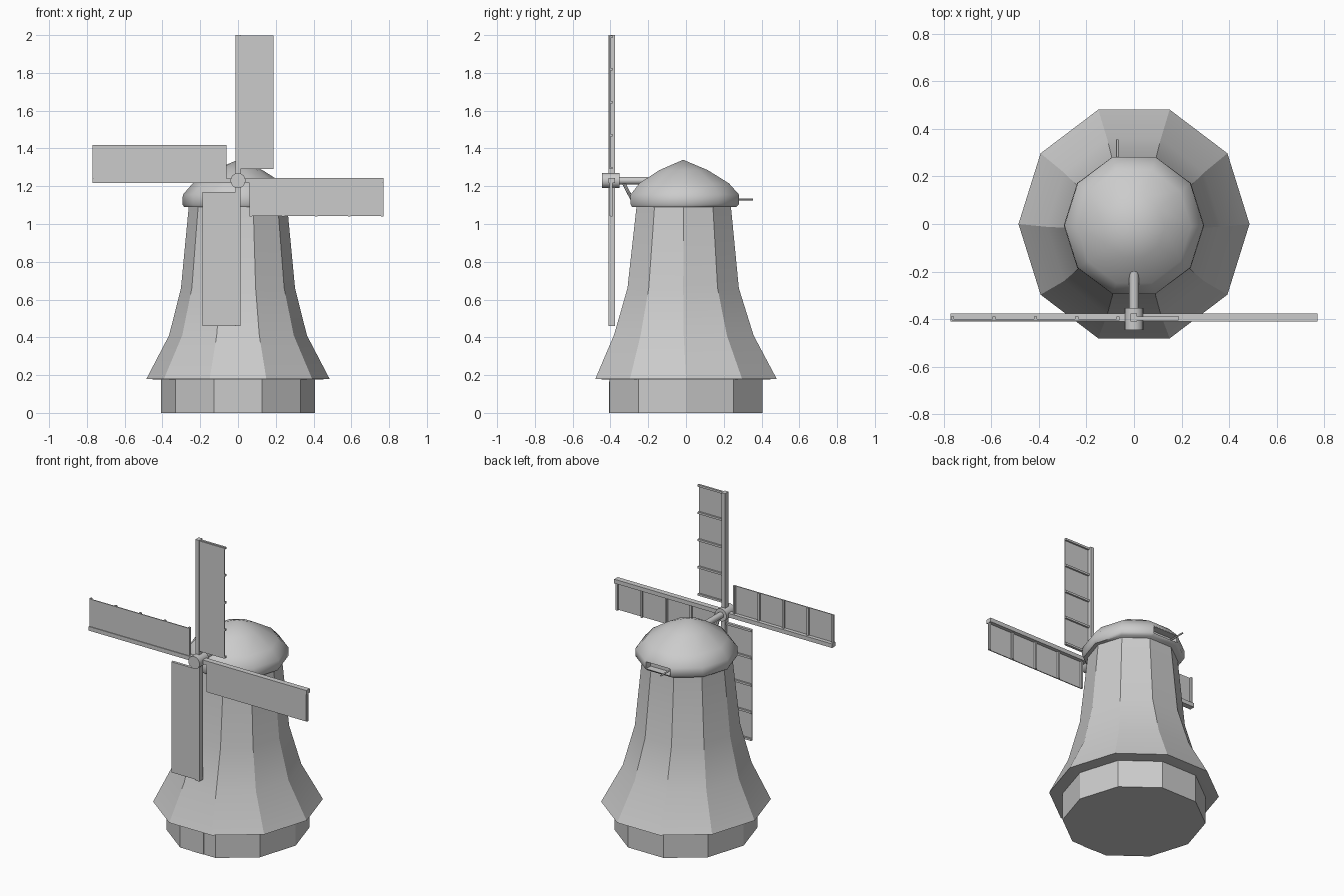
import bpy, bmesh, math
from mathutils import Matrix, Vector

if "Cube" in bpy.data.objects:
    bpy.data.objects.remove(bpy.data.objects["Cube"])

SIDES = 10
HUB = Vector((0, -0.395, 1.23))


def finish(name, bm, angle=None):
    bmesh.ops.recalc_face_normals(bm, faces=bm.faces)
    me = bpy.data.meshes.new(name)
    bm.to_mesh(me)
    bm.free()
    ob = bpy.data.objects.new(name, me)
    bpy.context.collection.objects.link(ob)
    if angle:
        bpy.ops.object.select_all(action='DESELECT')
        ob.select_set(True)
        bpy.context.view_layer.objects.active = ob
        bpy.ops.object.shade_smooth_by_angle(angle=math.radians(angle))
    return ob


def lathe(name, rings, angle):
    """Ten-sided stack of rings, each (x radius, y radius, y centre, z)."""
    bm = bmesh.new()
    loops = []
    for rx, ry, cy, z in rings:
        if rx == 0:
            loops.append([bm.verts.new((0, cy, z))] * SIDES)
        else:
            loops.append([bm.verts.new((rx * math.cos(a), cy + ry * math.sin(a), z))
                          for a in (2 * math.pi * i / SIDES for i in range(SIDES))])
    for lo, hi in zip(loops, loops[1:]):
        for i in range(SIDES):
            j = (i + 1) % SIDES
            bm.faces.new(list(dict.fromkeys((lo[i], lo[j], hi[j], hi[i]))))
    for ring in (loops[0], loops[-1]):
        if ring[0] != ring[1]:
            bm.faces.new(ring)
    return finish(name, bm, angle)


def add_box(bm, lo, hi):
    lo, hi = Vector(lo), Vector(hi)
    m = Matrix.Translation((lo + hi) / 2) @ Matrix.Diagonal((*(hi - lo), 1))
    bmesh.ops.create_cube(bm, size=1, matrix=m)


def add_rod(bm, a, b, r, segments=12):
    a, b = Vector(a), Vector(b)
    d = b - a
    m = Matrix.Translation((a + b) / 2) @ d.to_track_quat('Z', 'Y').to_matrix().to_4x4()
    bmesh.ops.create_cone(bm, cap_ends=True, segments=segments, radius1=r,
                          radius2=r, depth=d.length, matrix=m)


# Base and flared tower
lathe("base", [(0.408, 0.426, 0, 0), (0.408, 0.426, 0, 0.18)], 30)
lathe("tower", [(0.40, 0.415, 0, 0.175), (0.485, 0.505, 0, 0.18),
                (0.365, 0.389, -0.012, 0.41), (0.302, 0.31, -0.015, 0.66),
                (0.26, 0.262, -0.012, 1.10)], 30)

# Double door in the front face of the base
bm = bmesh.new()
for x in (-0.043, 0.001):
    add_box(bm, (x, -0.408, 0), (x + 0.042, -0.39, 0.165))
finish("door", bm)

# Domed cap with a recessed hatch at the back
cap = lathe("cap", [(0.285, 0.29, -0.01, 1.09), (0.295, 0.302, -0.006, 1.105),
                    (0.292, 0.302, -0.006, 1.155), (0.24, 0.25, -0.01, 1.215),
                    (0.13, 0.135, -0.013, 1.285), (0, 0, -0.015, 1.34)], 50)
bm = bmesh.new()
add_box(bm, (-0.085, 0.235, 1.105), (0.085, 0.40, 1.15))
cutter = finish("hatch_cutter", bm)
cutter.hide_render = True
mod = cap.modifiers.new("hatch", 'BOOLEAN')
mod.object = cutter
mod.operation = 'DIFFERENCE'
mod.solver = 'EXACT'
bpy.ops.object.select_all(action='DESELECT')
cap.select_set(True)
bpy.context.view_layer.objects.active = cap
bpy.ops.object.modifier_move_to_index(modifier="hatch", index=0)
bpy.ops.object.modifier_apply(modifier="hatch")
bpy.data.objects.remove(cutter)

# Winding rod sticking out of the hatch
bm = bmesh.new()
add_rod(bm, (-0.07, 0.23, 1.13), (-0.07, 0.355, 1.13), 0.005, 8)
finish("hatch_rod", bm, 50)

# Hub, shaft and the brace under the shaft
bm = bmesh.new()
add_rod(bm, (0, -0.445, 1.23), (0, -0.352, 1.23), 0.04, 16)
finish("hub", bm, 40)
bm = bmesh.new()
add_rod(bm, (0, -0.36, 1.23), (0, -0.20, 1.23), 0.02)
finish("shaft", bm, 40)
bm = bmesh.new()
add_rod(bm, (0, -0.335, 1.225), (0, -0.28, 1.12), 0.009, 8)
finish("brace", bm, 40)

# Four sails: stock, thin panel and battens behind it, turned about the hub
for k in range(4):
    turn = Matrix.Translation(HUB) @ Matrix.Rotation(k * math.pi / 2, 4, 'Y')
    bm = bmesh.new()
    add_box(bm, (-0.014, -0.015, 0), (0.012, 0.02, 0.77))
    add_box(bm, (0, -0.010, 0.06), (0.187, -0.004, 0.765))
    for i in range(5):
        z = 0.06 + i * 0.174
        add_box(bm, (0.005, -0.006, z), (0.189, 0.007, z + 0.013))
    bm.transform(turn)
    finish(f"sail_{k + 1}", bm)
